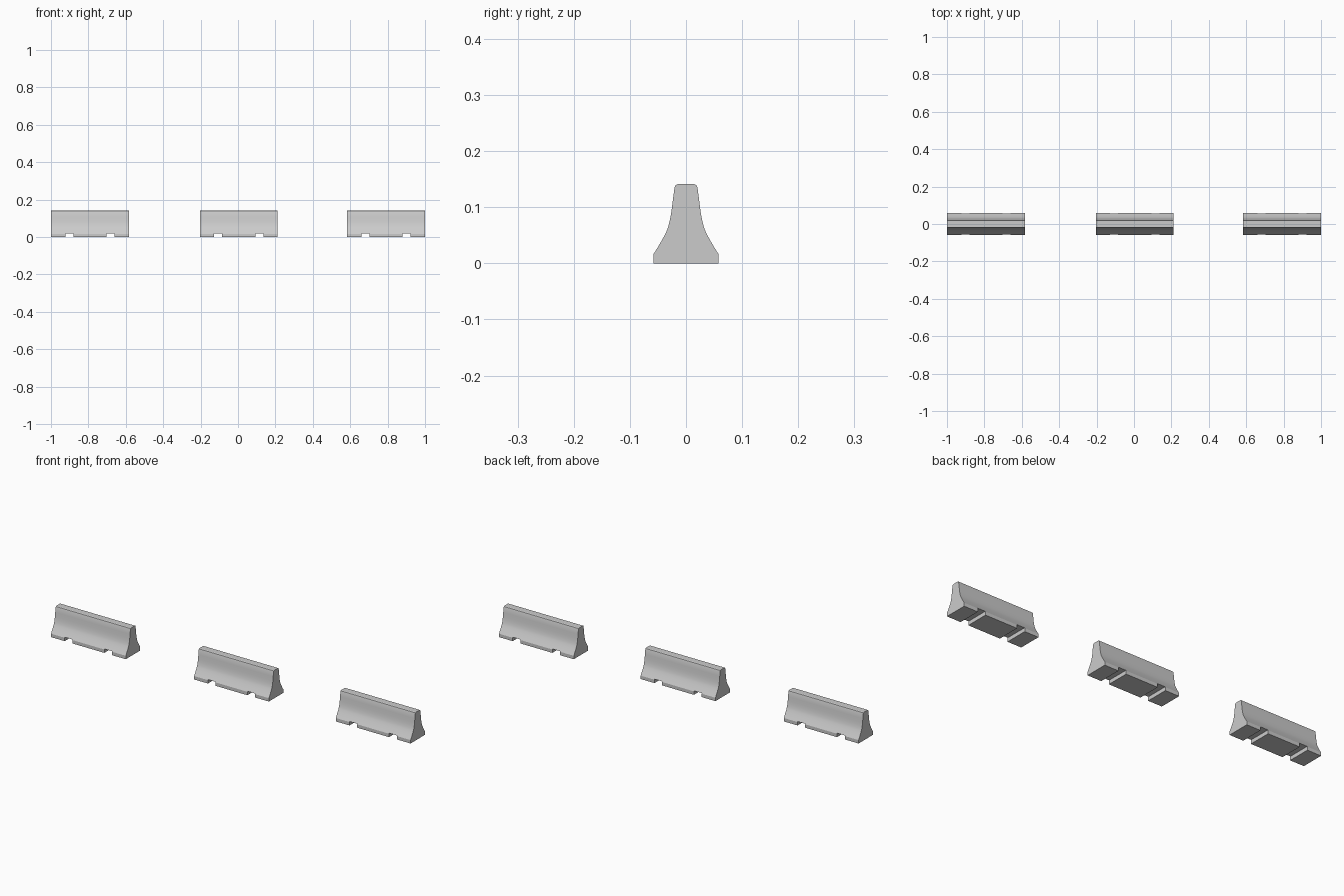
import bpy, bmesh
from math import radians

if "Cube" in bpy.data.objects:
    bpy.data.objects.remove(bpy.data.objects["Cube"])

LENGTH = 0.416
# Right half of the cross-section (y, z), bottom to top
HALF = [(0.0575, 0.0), (0.0575, 0.017), (0.050, 0.029), (0.0425, 0.042),
        (0.036, 0.054), (0.032, 0.064), (0.0285, 0.078), (0.026, 0.092),
        (0.0235, 0.112), (0.0205, 0.135), (0.0188, 0.139), (0.015, 0.141)]
PROFILE = HALF + [(-y, z) for y, z in reversed(HALF)]


def make_object(name, bm):
    bmesh.ops.recalc_face_normals(bm, faces=bm.faces)
    mesh = bpy.data.meshes.new(name)
    bm.to_mesh(mesh)
    bm.free()
    obj = bpy.data.objects.new(name, mesh)
    bpy.context.collection.objects.link(obj)
    return obj


def extrude_profile(name, x):
    bm = bmesh.new()
    face = bm.faces.new([bm.verts.new((x - LENGTH / 2, y, z)) for y, z in PROFILE])
    ext = bmesh.ops.extrude_face_region(bm, geom=[face], use_keep_orig=True)
    verts = [g for g in ext["geom"] if isinstance(g, bmesh.types.BMVert)]
    bmesh.ops.translate(bm, verts=verts, vec=(LENGTH, 0, 0))
    return make_object(name, bm)


def slot_cutter(x):
    # Two boxes for the forklift slots under a barrier
    bm = bmesh.new()
    for side in (-1, 1):
        box = bmesh.ops.create_cube(bm, size=1)["verts"]
        bmesh.ops.scale(bm, verts=box, vec=(0.043, 0.3, 0.0385))
        bmesh.ops.translate(bm, verts=box, vec=(x + side * 0.11, 0, 0))
    return make_object("slot_cutter", bm)


# Three barriers in a row
for name, x in (("barrier_left", -0.792), ("barrier_middle", 0.004), ("barrier_right", 0.792)):
    barrier = extrude_profile(name, x)
    cutter = slot_cutter(x)
    mod = barrier.modifiers.new("slots", "BOOLEAN")
    mod.operation = "DIFFERENCE"
    mod.solver = "EXACT"
    mod.object = cutter
    bpy.ops.object.select_all(action="DESELECT")
    barrier.select_set(True)
    bpy.context.view_layer.objects.active = barrier
    bpy.ops.object.modifier_apply(modifier=mod.name)
    bpy.data.objects.remove(cutter)
    bpy.ops.object.shade_smooth_by_angle(angle=radians(25))
